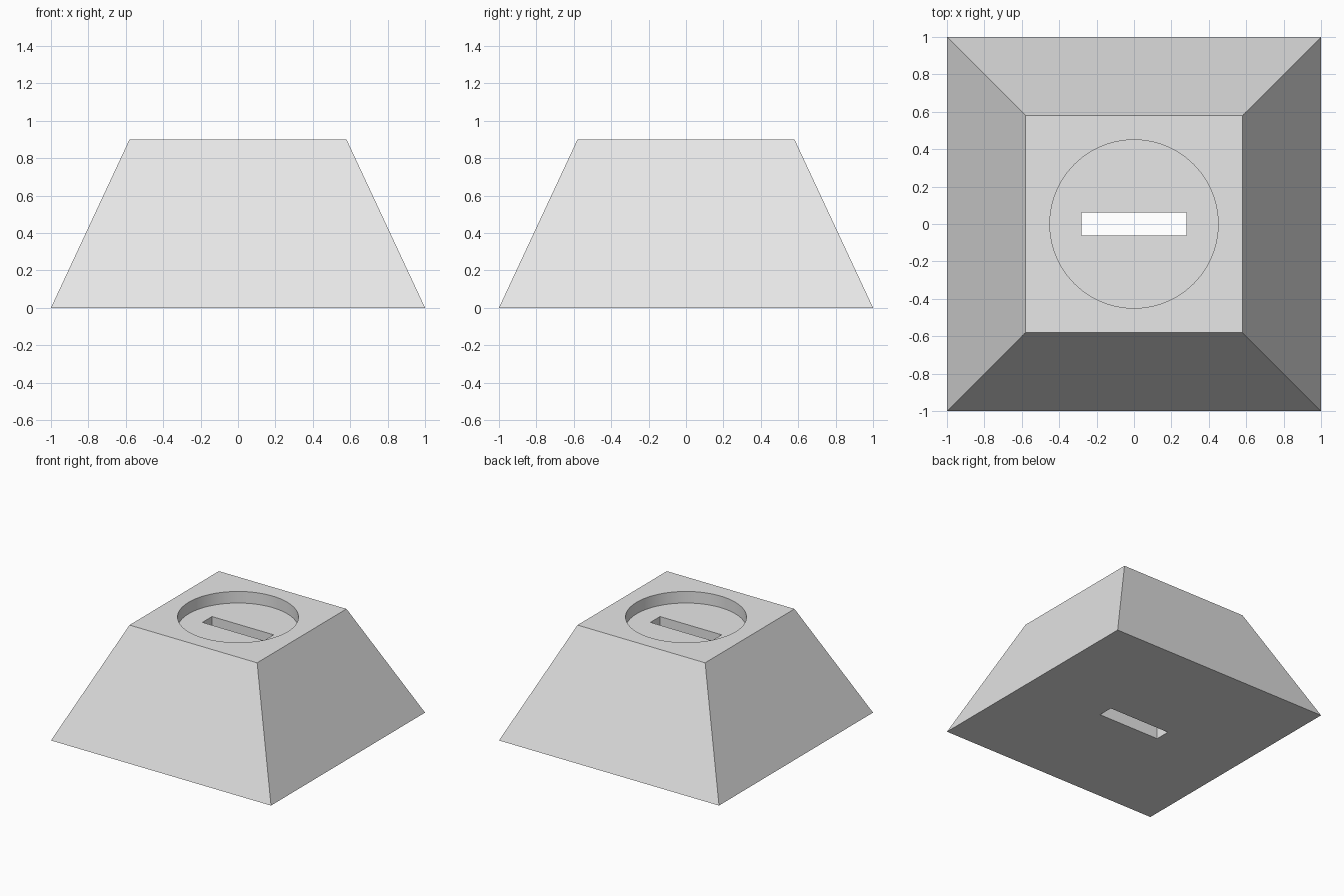
import bpy
import math

cube = bpy.data.objects.get("Cube")
if cube:
    bpy.data.objects.remove(cube, do_unlink=True)

HEIGHT = 0.9
BASE_HALF = 1.0
TOP_HALF = 0.58
RECESS_RADIUS = 0.45
RECESS_DEPTH = 0.095
SLOT_SIZE = (0.56, 0.125)

grey = bpy.data.materials.new("light_grey")
grey.use_nodes = True
grey.diffuse_color = (0.8, 0.8, 0.8, 1)
grey.node_tree.nodes["Principled BSDF"].inputs["Base Color"].default_value = (0.8, 0.8, 0.8, 1)


def cut(target, cutter):
    """Subtract the cutter from the target, then discard it."""
    cutter.hide_render = True
    mod = target.modifiers.new("cut", 'BOOLEAN')
    mod.operation = 'DIFFERENCE'
    mod.solver = 'EXACT'
    mod.object = cutter
    bpy.ops.object.select_all(action='DESELECT')
    target.select_set(True)
    bpy.context.view_layer.objects.active = target
    bpy.ops.object.modifier_apply(modifier=mod.name)
    bpy.data.objects.remove(cutter, do_unlink=True)


# Tapered square block
bpy.ops.mesh.primitive_cube_add(size=2, location=(0, 0, 0))
base = bpy.context.object
base.name = "tapered_base"
for v in base.data.vertices:
    top = v.co.z > 0
    half = TOP_HALF if top else BASE_HALF
    v.co = (math.copysign(half, v.co.x), math.copysign(half, v.co.y), HEIGHT if top else 0)
base.data.materials.append(grey)

# Round recess in the top
bpy.ops.mesh.primitive_cylinder_add(vertices=96, radius=RECESS_RADIUS, depth=2 * RECESS_DEPTH,
                                    location=(0, 0, HEIGHT))
recess = bpy.context.object
recess.name = "recess_cutter"
recess.data.materials.append(grey)
cut(base, recess)

# Rectangular slot right through the block
bpy.ops.mesh.primitive_cube_add(size=1, location=(0, 0, HEIGHT / 2))
slot = bpy.context.object
slot.name = "slot_cutter"
slot.scale = (*SLOT_SIZE, 2 * HEIGHT)
slot.data.materials.append(grey)
cut(base, slot)

# Smooth recess wall, crisp edges elsewhere
bpy.ops.object.shade_smooth_by_angle(angle=math.radians(30))
